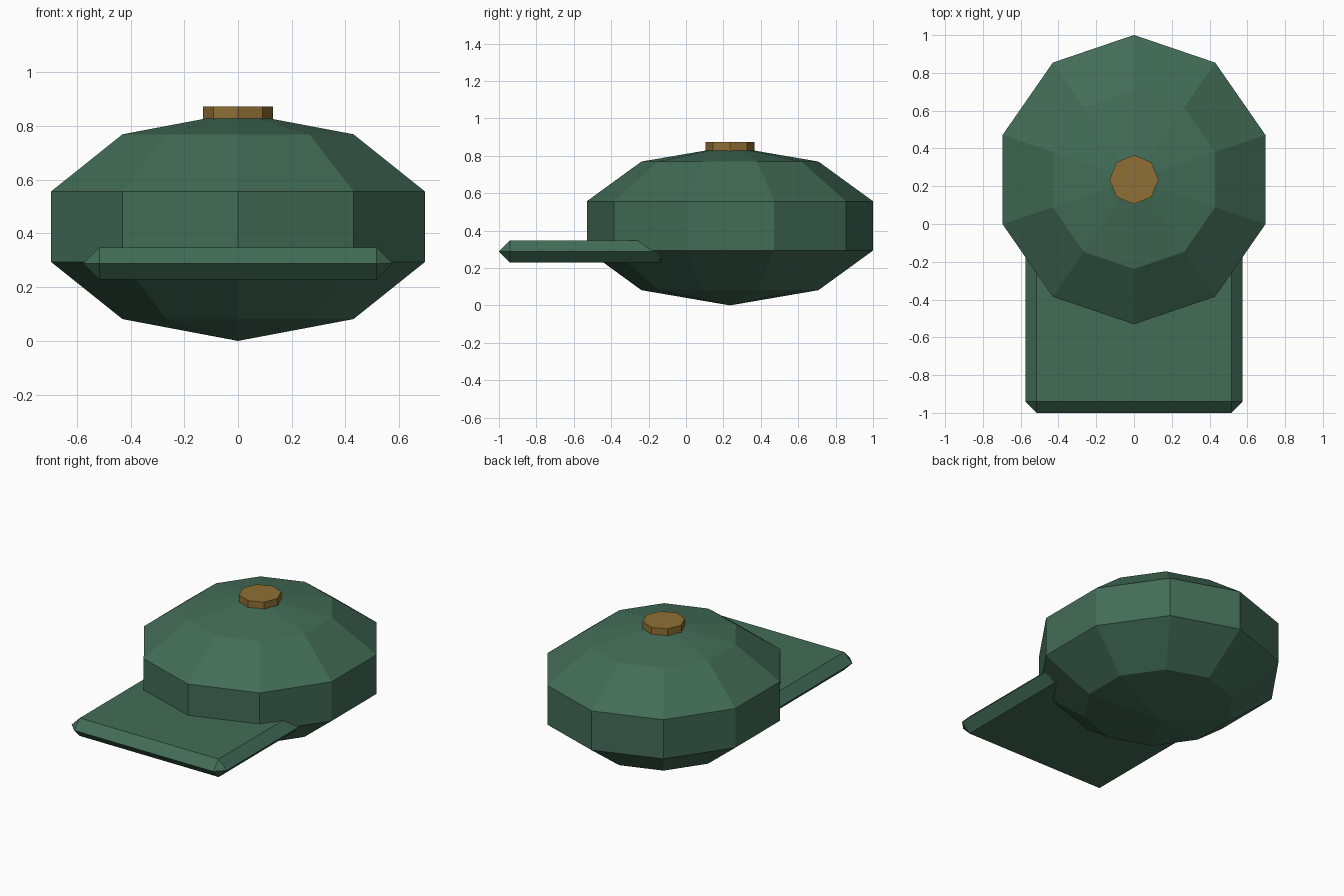
import bpy, bmesh
from math import pi
from mathutils import Matrix

if "Cube" in bpy.data.objects:
    bpy.data.objects.remove(bpy.data.objects["Cube"])


def material(name, rgb):
    m = bpy.data.materials.new(name)
    m.diffuse_color = (*rgb, 1)
    m.use_nodes = True
    m.node_tree.nodes["Principled BSDF"].inputs["Base Color"].default_value = m.diffuse_color
    return m


def finish(name, bm, mat, size, loc):
    """Scale and place the mesh, then link it as a flat-shaded object."""
    bmesh.ops.transform(bm, verts=bm.verts,
                        matrix=Matrix.Translation(loc) @ Matrix.Diagonal((*size, 1)))
    mesh = bpy.data.meshes.new(name)
    bm.to_mesh(mesh)
    bm.free()
    mesh.materials.append(mat)
    obj = bpy.data.objects.new(name, mesh)
    bpy.context.collection.objects.link(obj)
    return obj


green = material("green_cloth", (0.055, 0.15, 0.095))
brown = material("button_brown", (0.28, 0.16, 0.035))

# Crown: squashed low-poly sphere with a corner pointing to the front
bm = bmesh.new()
bmesh.ops.create_uvsphere(bm, u_segments=10, v_segments=5, radius=1)
if not any(abs(v.co.x) < 1e-4 and v.co.y < -0.5 for v in bm.verts):
    bmesh.ops.rotate(bm, verts=bm.verts, matrix=Matrix.Rotation(pi / 2, 3, 'Z'))
finish("crown", bm, green, (0.769, 0.805, 0.425), (0, 0.235, 0.425))

# Brim: flat slab with fully chamfered edges
bm = bmesh.new()
bmesh.ops.create_cube(bm, size=1)
brim = finish("brim", bm, green, (1.15, 0.92, 0.12), (0, -0.54, 0.288))
bevel = brim.modifiers.new("chamfer", 'BEVEL')
bevel.width = 0.0599
bevel.segments = 1

# Top button: short octagonal disc
bm = bmesh.new()
bmesh.ops.create_cone(bm, cap_ends=True, segments=8, radius1=0.13, radius2=0.13, depth=0.05)
finish("top_button", bm, brown, (1, 1, 1), (0, 0.235, 0.848))
